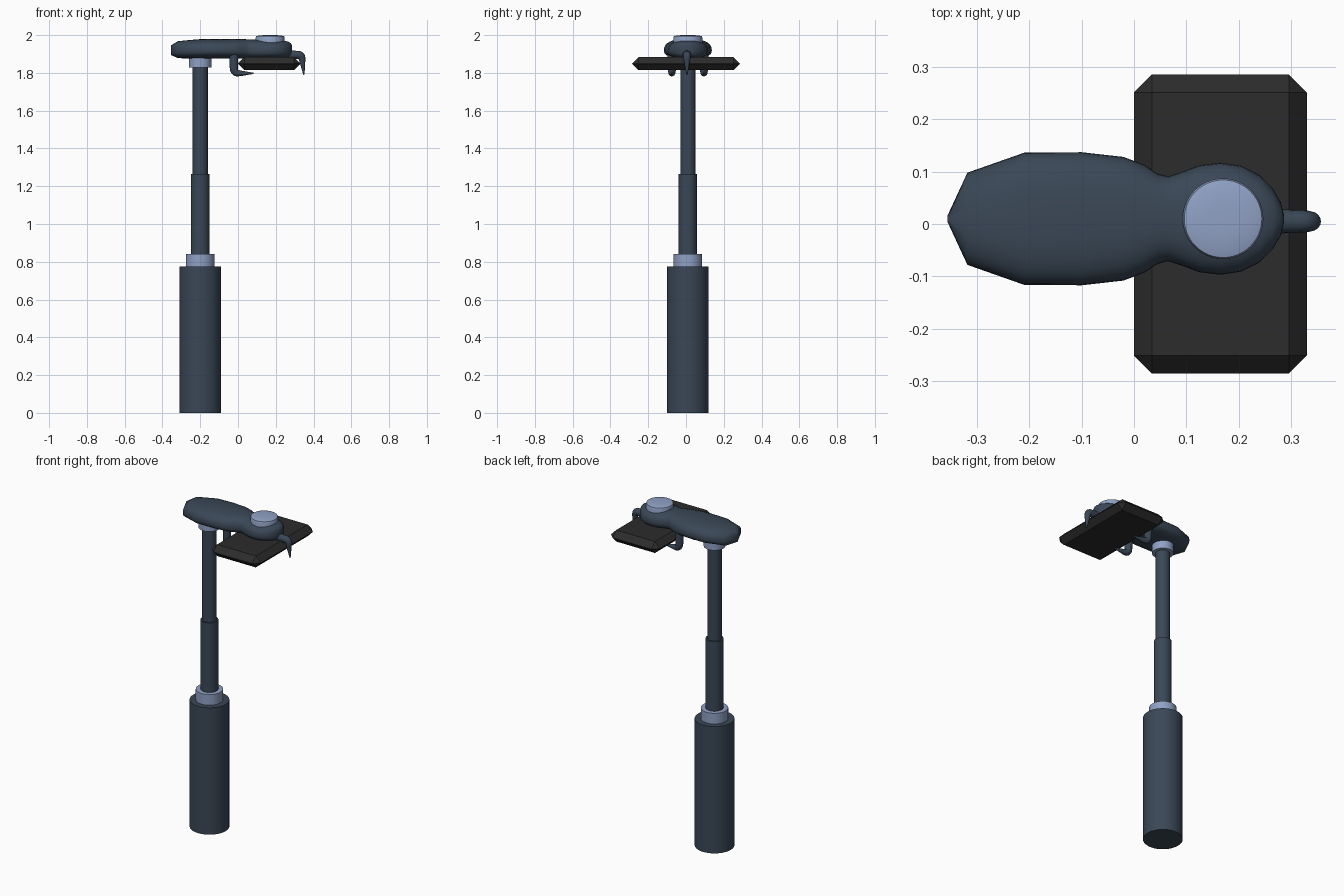
import bpy, bmesh, math

if "Cube" in bpy.data.objects:
    bpy.data.objects.remove(bpy.data.objects["Cube"])

YC = 0.01    # centre line of post and body
PX = -0.2    # post position


def material(name, rgb):
    m = bpy.data.materials.new(name)
    m.diffuse_color = (*rgb, 1)
    m.use_nodes = True
    m.node_tree.nodes["Principled BSDF"].inputs["Base Color"].default_value = m.diffuse_color
    return m


SLATE = material("slate", (0.042, 0.063, 0.093))
BLUE = material("light_blue", (0.28, 0.36, 0.56))
BLACK = material("black", (0.025, 0.025, 0.025))


def finish(name, bm, mat, angle=35):
    bmesh.ops.recalc_face_normals(bm, faces=bm.faces)
    me = bpy.data.meshes.new(name)
    bm.to_mesh(me)
    bm.free()
    ob = bpy.data.objects.new(name, me)
    bpy.context.collection.objects.link(ob)
    me.materials.append(mat)
    bpy.ops.object.select_all(action='DESELECT')
    ob.select_set(True)
    bpy.context.view_layer.objects.active = ob
    bpy.ops.object.shade_smooth_by_angle(angle=math.radians(angle))
    return ob


def loft(name, rings, mat, angle=35):
    """Skin a list of closed rings and cap both ends."""
    bm = bmesh.new()
    vs = [[bm.verts.new(p) for p in r] for r in rings]
    n = len(vs[0])
    for a, b in zip(vs, vs[1:]):
        for i in range(n):
            j = (i + 1) % n
            bm.faces.new((a[i], a[j], b[j], b[i]))
    bm.faces.new(vs[0])
    bm.faces.new(vs[-1])
    return finish(name, bm, mat, angle)


def lathe(name, x, profile, mat, n=48):
    rings = [[(x + r * math.cos(2 * math.pi * i / n), YC + r * math.sin(2 * math.pi * i / n), z)
              for i in range(n)] for r, z in profile]
    return loft(name, rings, mat)


# Telescopic post
lathe("handle", PX, [(0.11, 0), (0.11, 0.775)], SLATE)
lathe("handle_collar", PX, [(0.076, 0.765), (0.076, 0.84)], BLUE)
lathe("lower_tube", PX, [(0.049, 0.83), (0.049, 1.265)], SLATE)
lathe("upper_tube", PX, [(0.04, 1.25), (0.04, 1.84)], SLATE)
lathe("top_collar", PX, [(0.06, 1.828), (0.06, 1.90)], BLUE)

# Bottle-shaped body: x, half width, bottom, top
stations = [
    (-0.356, 0.006, 1.895, 1.945), (-0.318, 0.088, 1.878, 1.968),
    (-0.21, 0.126, 1.875, 1.978), (-0.10, 0.127, 1.875, 1.98),
    (-0.02, 0.118, 1.875, 1.98), (0.02, 0.103, 1.875, 1.979),
    (0.045, 0.086, 1.875, 1.978), (0.065, 0.081, 1.875, 1.977),
    (0.09, 0.089, 1.874, 1.976), (0.125, 0.102, 1.873, 1.975),
    (0.165, 0.107, 1.873, 1.974), (0.205, 0.101, 1.874, 1.973),
    (0.24, 0.083, 1.877, 1.971), (0.265, 0.058, 1.882, 1.966),
    (0.28, 0.032, 1.89, 1.957), (0.286, 0.008, 1.90, 1.945)]
rings = []
for x, w, lo, hi in stations:
    mid = lo + (hi - lo) * 0.42
    ring = []
    for i in range(32):
        c, s = math.cos(2 * math.pi * i / 32), math.sin(2 * math.pi * i / 32)
        y = math.copysign(abs(c) ** 0.8, c) * w
        z = math.copysign(abs(s) ** 0.8, s) * ((hi - mid) if s > 0 else (mid - lo))
        ring.append((x, YC + y, mid + z))
    rings.append(ring)
loft("body", rings, SLATE, 50)

# Round button on the head
lathe("button", 0.17, [(0.077, 1.94), (0.077, 1.985), (0.074, 1.994), (0.06, 1.998), (0.03, 2.0)], BLUE)

# Held plate with wide single-step chamfers
bm = bmesh.new()
bmesh.ops.create_cube(bm, size=1)
for v in bm.verts:
    v.co = (0.165 + v.co.x * 0.33, v.co.y * 0.57, 1.849 + v.co.z * 0.07)
bmesh.ops.bevel(bm, geom=bm.edges[:], offset=0.034, segments=1, affect='EDGES')
finish("plate", bm, BLACK, 30)


# Tapered hooks gripping the plate
def hook(name, y, ctrl):
    """Sweep a shrinking circle along a quadratic-blended path in the xz plane."""
    pts = []
    for k in range(1, len(ctrl) - 1):
        a, b, c = ctrl[k - 1:k + 2]
        a = a if k == 1 else [(u + v) / 2 for u, v in zip(a, b)]
        c = c if k == len(ctrl) - 2 else [(u + v) / 2 for u, v in zip(b, c)]
        for i in range(0 if k == 1 else 1, 9):
            t = i / 8
            pts.append([(1 - t) ** 2 * p + 2 * t * (1 - t) * q + t * t * r
                        for p, q, r in zip(a, b, c)])
    rings = []
    for i, (x, z, r) in enumerate(pts):
        p, q = pts[max(i - 1, 0)], pts[min(i + 1, len(pts) - 1)]
        dx, dz = q[0] - p[0], q[1] - p[1]
        d = math.hypot(dx, dz)
        ring = []
        for j in range(16):
            c, s = math.cos(math.pi * j / 8) * r, math.sin(math.pi * j / 8) * r
            ring.append((x - dz / d * c, y + s, z + dx / d * c))
        rings.append(ring)
    loft(name, rings, SLATE, 60)


hook("front_hook", 0.005, [(0.255, 1.897, 0.024), (0.30, 1.895, 0.022), (0.337, 1.895, 0.021),
                           (0.342, 1.85, 0.014), (0.349, 1.79, 0.003)])
for side, label in ((-1, "right"), (1, "left")):
    hook("rear_hook_" + label, YC + side * 0.085,
         [(-0.022, 1.905, 0.024), (-0.022, 1.86, 0.023), (-0.022, 1.80, 0.021),
          (0.025, 1.797, 0.013), (0.082, 1.798, 0.003)])
